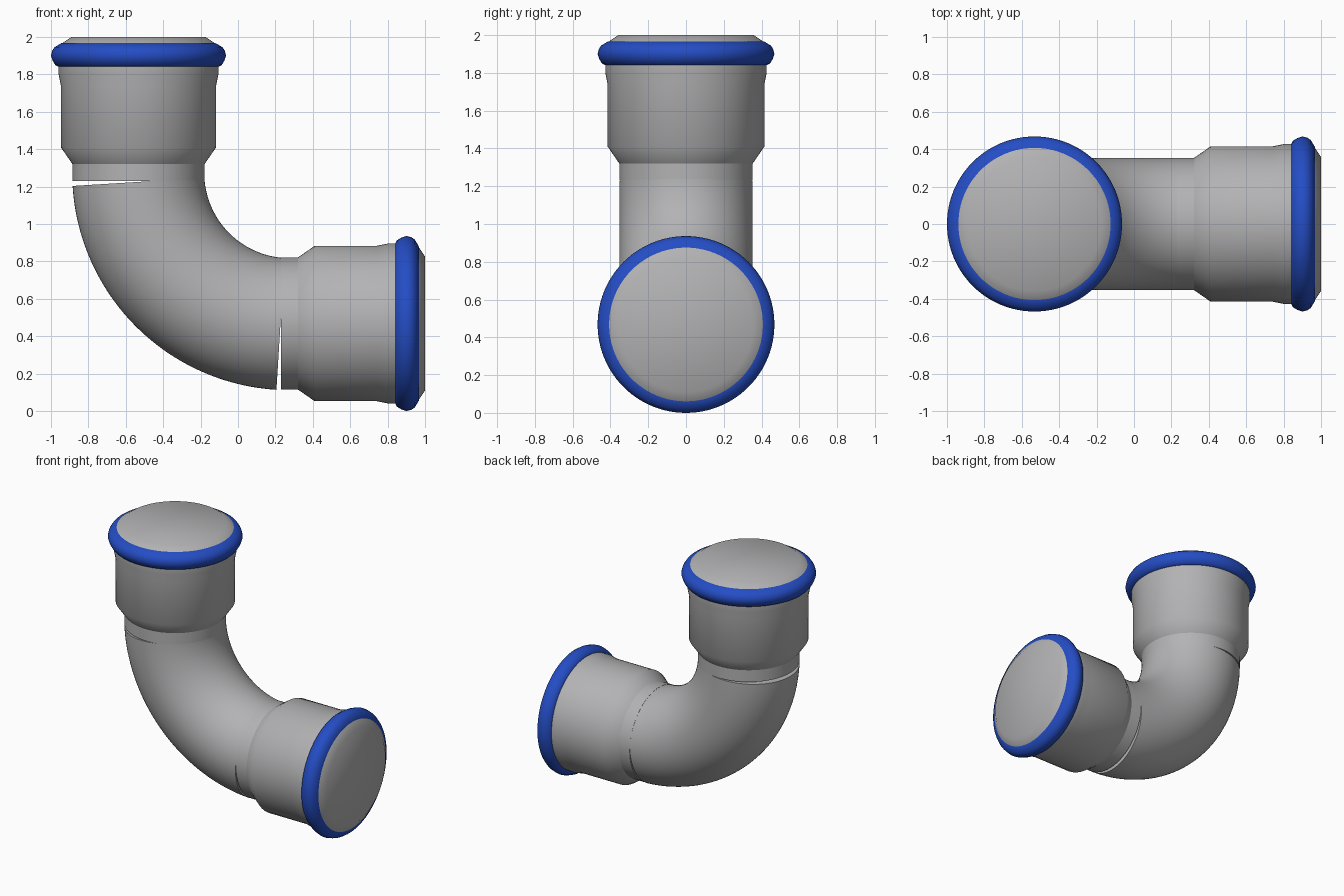
import bpy, bmesh, math
from mathutils import Vector

cube = bpy.data.objects.get("Cube")
if cube:
    bpy.data.objects.remove(cube)

SIDES = 96
PIPE_R = 0.353


def material(name, colour):
    m = bpy.data.materials.new(name)
    m.use_nodes = True
    m.diffuse_color = colour
    m.node_tree.nodes["Principled BSDF"].inputs["Base Color"].default_value = colour
    return m


grey = material("grey metal", (0.45, 0.445, 0.455, 1))
blue = material("blue ring", (0.018, 0.075, 0.56, 1))


def loft(name, rings, mat, angle=35):
    """Skin a list of vertex rings and close both ends."""
    bm = bmesh.new()
    loops = [[bm.verts.new(p) for p in ring] for ring in rings]
    for a, b in zip(loops, loops[1:]):
        for i in range(SIDES):
            j = (i + 1) % SIDES
            bm.faces.new((a[i], a[j], b[j], b[i]))
    bm.faces.new(loops[0][::-1])
    bm.faces.new(loops[-1])
    bmesh.ops.recalc_face_normals(bm, faces=bm.faces)
    mesh = bpy.data.meshes.new(name)
    bm.to_mesh(mesh)
    bm.free()
    mesh.materials.append(mat)
    ob = bpy.data.objects.new(name, mesh)
    bpy.context.collection.objects.link(ob)
    bpy.ops.object.select_all(action='DESELECT')
    ob.select_set(True)
    bpy.context.view_layer.objects.active = ob
    bpy.ops.object.shade_smooth_by_angle(angle=math.radians(angle))
    return ob


def circle(centre, u, v, radius):
    steps = [math.tau * i / SIDES for i in range(SIDES)]
    return [centre + radius * (math.cos(t) * u + math.sin(t) * v) for t in steps]


def turned(name, profile, mat, origin, axis):
    """Revolve (distance, radius) pairs around an axis."""
    u = Vector((0, 1, 0))
    v = axis.cross(u)
    return loft(name, [circle(origin + axis * d, u, v, r) for d, r in profile], mat)


# Curved pipe, a little short of a right angle so its ends leave thin wedges
bend_r, trim = 0.81, math.radians(3.5)
centre = Vector((-0.532 + bend_r * math.cos(trim), 0, 1.225 + bend_r * math.sin(trim)))
rings = []
for i in range(49):
    phi = trim + (math.pi / 2 - 2 * trim) * i / 48
    out = Vector((-math.cos(phi), 0, -math.sin(phi)))
    rings.append(circle(centre + bend_r * out, out, Vector((0, 1, 0)), PIPE_R))
loft("bend", rings, grey)

# Profiles measured back from the open end of each socket
stub = [(-0.77, PIPE_R), (-0.68, PIPE_R)]
socket = [(-0.68, PIPE_R), (-0.59, 0.415), (-0.26, 0.415), (-0.2, 0.427),
          (-0.1, 0.427), (-0.035, 0.41), (0, 0.358)]
seal = [(-0.16, 0.425), (-0.15, 0.445), (-0.125, 0.46), (-0.1, 0.468),
        (-0.075, 0.462), (-0.055, 0.449), (-0.033, 0.412)]

ends = {"upper": (Vector((-0.532, 0, 2)), Vector((0, 0, 1))),
        "side": (Vector((1, 0, 0.468)), Vector((1, 0, 0)))}
for label, (origin, axis) in ends.items():
    turned(label + "_stub", stub, grey, origin, axis)
    turned(label + "_socket", socket, grey, origin, axis)
    turned(label + "_seal_ring", seal, blue, origin, axis)
